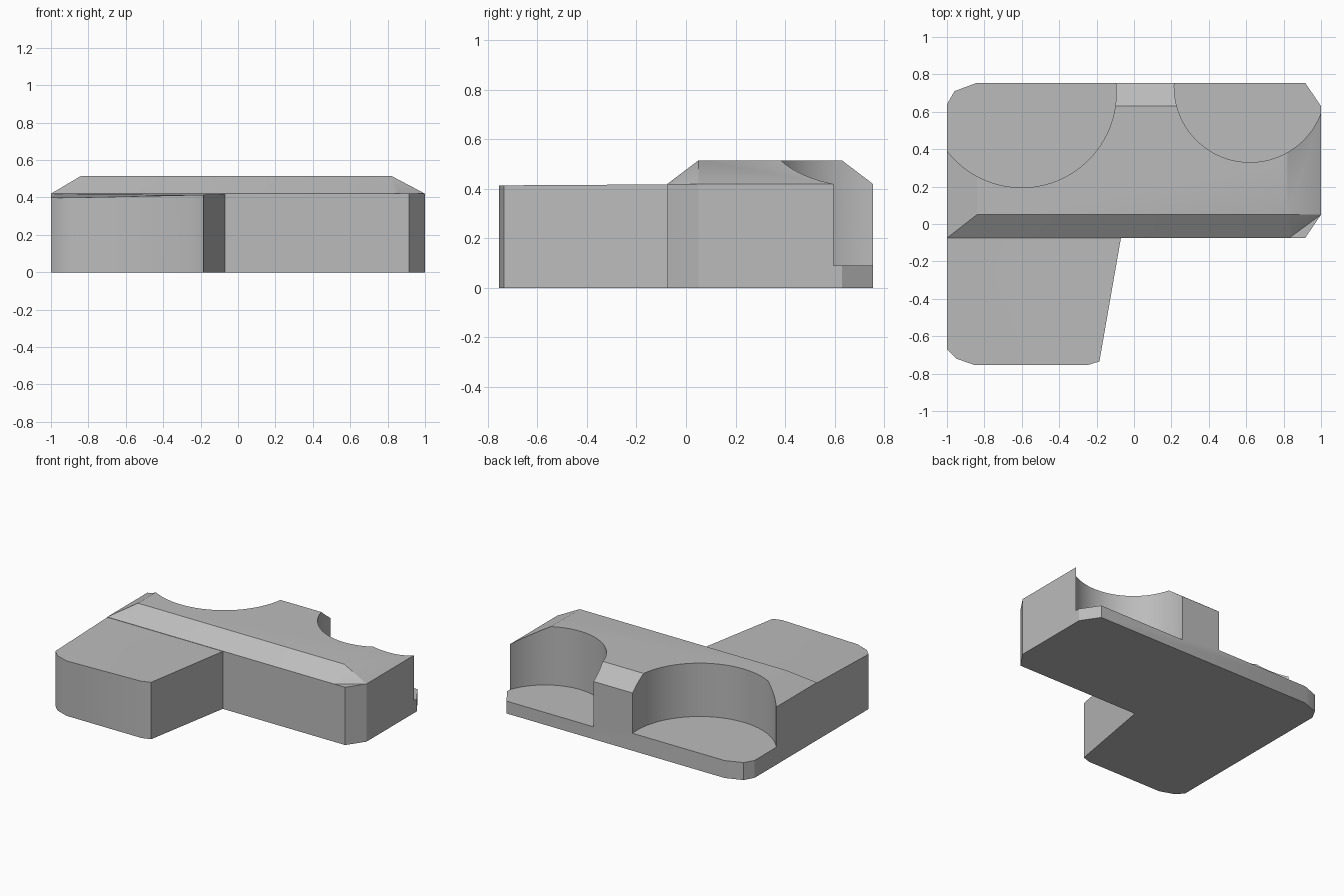
import bpy, bmesh, math
from mathutils import Vector

if "Cube" in bpy.data.objects:
    bpy.data.objects.remove(bpy.data.objects["Cube"], do_unlink=True)

grey = bpy.data.materials.new("plain grey")
grey.use_nodes = True
colour = (0.5, 0.5, 0.5, 1)
grey.diffuse_color = colour
grey.node_tree.nodes["Principled BSDF"].inputs["Base Color"].default_value = colour


def finish(name, bm):
    bmesh.ops.recalc_face_normals(bm, faces=bm.faces)
    mesh = bpy.data.meshes.new(name)
    bm.to_mesh(mesh)
    bm.free()
    mesh.materials.append(grey)
    obj = bpy.data.objects.new(name, mesh)
    bpy.context.collection.objects.link(obj)
    return obj


def prism(name, outline, top):
    """Upright prism whose top height is a function of x and y."""
    bm = bmesh.new()
    base = bm.faces.new([bm.verts.new((x, y, 0)) for x, y in outline])
    grown = bmesh.ops.extrude_face_region(bm, geom=[base], use_keep_orig=True)["geom"]
    for v in grown:
        if isinstance(v, bmesh.types.BMVert):
            v.co.z = top(v.co.x, v.co.y)
    lids = [f for f in bm.faces if all(v.co.z > 0.1 for v in f.verts)]
    bmesh.ops.triangulate(bm, faces=lids)
    return finish(name, bm)


def hull(name, points):
    bm = bmesh.new()
    for p in points:
        bm.verts.new(p)
    out = bmesh.ops.convex_hull(bm, input=bm.verts)
    bmesh.ops.dissolve_limit(bm, angle_limit=0.01, verts=bm.verts, edges=bm.edges)
    return finish(name, bm)


def cylinder(name, x, y, radius, floor):
    bm = bmesh.new()
    bmesh.ops.create_cone(bm, cap_ends=True, segments=96, radius1=radius, radius2=radius, depth=1)
    bmesh.ops.translate(bm, verts=bm.verts, vec=Vector((x, y, floor + 0.5)))
    return finish(name, bm)


def combine(target, other, operation):
    """Apply a boolean, then discard the helper."""
    mod = target.modifiers.new(operation.title(), "BOOLEAN")
    mod.operation, mod.object, mod.solver = operation, other, "EXACT"
    bpy.context.view_layer.objects.active = target
    bpy.ops.object.modifier_apply(modifier=mod.name)
    bpy.data.objects.remove(other, do_unlink=True)


WALL, TOP, FRONT, BACK = 0.42, 0.515, -0.075, 0.755

# Wide rear block with clipped corners
block = prism("notched_block", [
    (-1, FRONT), (0.915, FRONT), (1, 0.05), (1, 0.63), (0.915, BACK),
    (-0.84, BACK), (-0.96, 0.71), (-1, 0.64)], lambda x, y: WALL)

# Front leg with rounded corners and a gently sloping top
leg = prism("front_leg", [
    (-1, -0.03), (-1, -0.67), (-0.95, -0.72), (-0.85, -BACK),
    (-0.25, -BACK), (-0.185, -0.735), (-0.07, FRONT), (-0.065, -0.03)],
    lambda x, y: 0.418 + 0.022 * x * min(1, max(0, (FRONT - y) / 0.68)))

# Bevelled upper slab, with a small keel buried in the block
slab = hull("bevelled_top",
    [(x, y, WALL) for x, y in ((-1, FRONT), (0.83, FRONT), (1, 0.05), (1, BACK), (-1, BACK))]
    + [(x, y, TOP) for x in (-0.84, 0.82) for y in (0.05, 0.63)]
    + [(x, y, 0.25) for x in (-0.5, 0.5) for y in (0.2, 0.5)])

combine(block, leg, "UNION")
combine(block, slab, "UNION")

# Two round recesses open to the back
for cutter in (cylinder("large_recess", -0.6, 0.70, 0.505, 0.127),
               cylinder("small_recess", 0.62, 0.735, 0.405, 0.09)):
    combine(block, cutter, "DIFFERENCE")

bpy.ops.object.select_all(action="DESELECT")
block.select_set(True)
bpy.context.view_layer.objects.active = block
bpy.ops.object.shade_smooth_by_angle(angle=math.radians(28))
